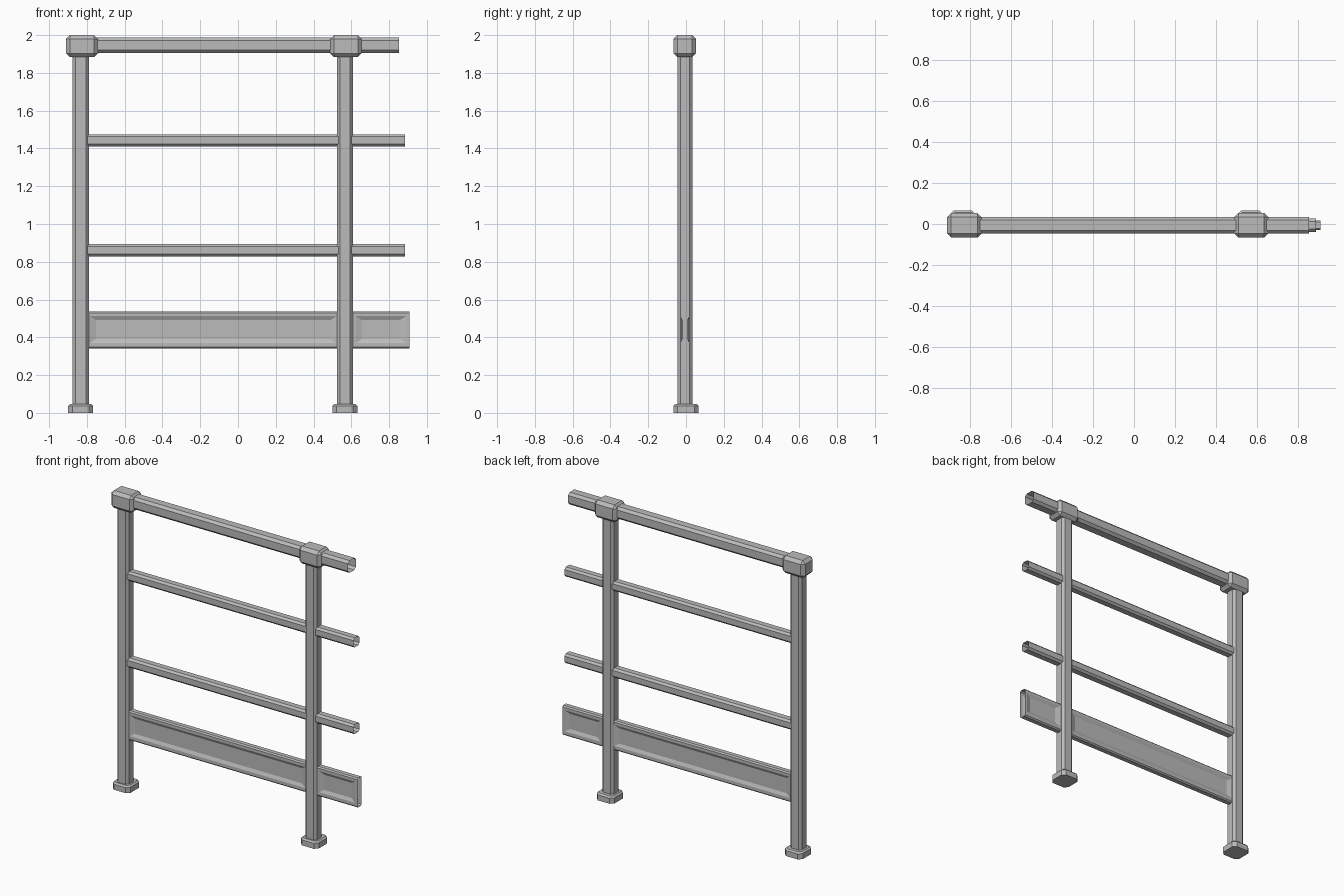
import bpy, bmesh

cube = bpy.data.objects.get("Cube")
if cube:
    bpy.data.objects.remove(cube, do_unlink=True)

grey = bpy.data.materials.new("grey_metal")
grey.use_nodes = True
GREY = (0.5, 0.5, 0.5, 1)
grey.diffuse_color = GREY
grey.node_tree.nodes["Principled BSDF"].inputs["Base Color"].default_value = GREY

YC = -0.006  # centre line of posts and rails


def finish(name, bm):
    bmesh.ops.recalc_face_normals(bm, faces=bm.faces)
    mesh = bpy.data.meshes.new(name)
    bm.to_mesh(mesh)
    bm.free()
    mesh.materials.append(grey)
    obj = bpy.data.objects.new(name, mesh)
    bpy.context.collection.objects.link(obj)
    return obj


def box(lo, hi):
    """Box between two corners."""
    bm = bmesh.new()
    bmesh.ops.create_cube(bm, size=1)
    for v in bm.verts:
        v.co = [(a + b) / 2 + c * (b - a) for a, b, c in zip(lo, hi, v.co)]
    return bm


def along(edge, axis):
    d = edge.verts[1].co - edge.verts[0].co
    return abs(d[axis]) > 0.99 * d.length


def chamfer(bm, width, edges=None):
    bmesh.ops.bevel(bm, geom=list(edges or bm.edges), offset=width, segments=1,
                    affect='EDGES', profile=0.5)


def tube(name, lo, hi, axis, width, open_end=False):
    """Box section with chamfered long edges, optionally open at its far end."""
    bm = box(lo, hi)
    chamfer(bm, width, [e for e in bm.edges if along(e, axis)])
    if open_end:
        ends = [f for f in bm.faces if f.normal[axis] > 0.9]
        bmesh.ops.delete(bm, geom=ends, context='FACES_ONLY')
    return finish(name, bm)


# Posts, feet and top joints
posts = {"right": (-0.833, -0.91, -0.742), "left": (0.566, 0.488, 0.654)}
for side, (x, j0, j1) in posts.items():
    tube(side + "_post", (x - 0.043, YC - 0.04, 0.02), (x + 0.043, YC + 0.04, 1.93), 2, 0.016)

    foot = box((x - 0.066, -0.066, 0), (x + 0.066, 0.066, 0.047))
    chamfer(foot, 0.022, [e for e in foot.edges if along(e, 2)])
    chamfer(foot, 0.01, [e for e in foot.edges if all(v.co.z > 0.04 for v in e.verts)])
    finish(side + "_foot", foot)

    joint = box((j0, -0.066, 1.883), (j1, 0.053, 2.0))
    chamfer(joint, 0.02)
    finish(side + "_top_joint", joint)

# Rails with open ends
for name, end, z, half, cut in (("top_rail", 0.852, 1.947, 0.041, 0.016),
                                ("upper_middle_rail", 0.885, 1.443, 0.032, 0.013),
                                ("lower_middle_rail", 0.885, 0.861, 0.032, 0.013)):
    tube(name, (-0.833, YC - half, z - half), (end, YC + half, z + half), 0, cut, True)

# Toe board in two bays, each with a sunken panel on both faces
Z0, Z1, HALF = 0.34, 0.538, 0.023
for name, x0, x1, panel0, panel1 in (("long_toe_board", -0.833, 0.566, -0.785, 0.522),
                                     ("short_toe_board", 0.566, 0.907, 0.622, 0.89)):
    bm = box((x0, YC - HALF, Z0), (x1, YC + HALF, Z1))
    chamfer(bm, 0.008, [e for e in bm.edges if along(e, 0)])
    for s in (-1, 1):
        face = max(bm.faces, key=lambda f: f.normal.y * s * f.calc_area())
        for step, (a, b, c, d, depth) in enumerate((
                (panel0, panel1, 0.37, 0.512, 0),
                (panel0 + 0.032, panel1 - 0.032, 0.39, 0.492, 0.01))):
            bmesh.ops.inset_region(bm, faces=[face], thickness=0.015)
            mid = face.calc_center_median()
            for v in face.verts:
                v.co = (a if v.co.x < mid.x else b,
                        YC + s * (HALF - depth),
                        c if v.co.z < mid.z else d)
    ends = [f for f in bm.faces if abs(f.normal.x) > 0.9 and f.calc_center_median().x > 0.9]
    bmesh.ops.delete(bm, geom=ends, context='FACES_ONLY')
    finish(name, bm)
